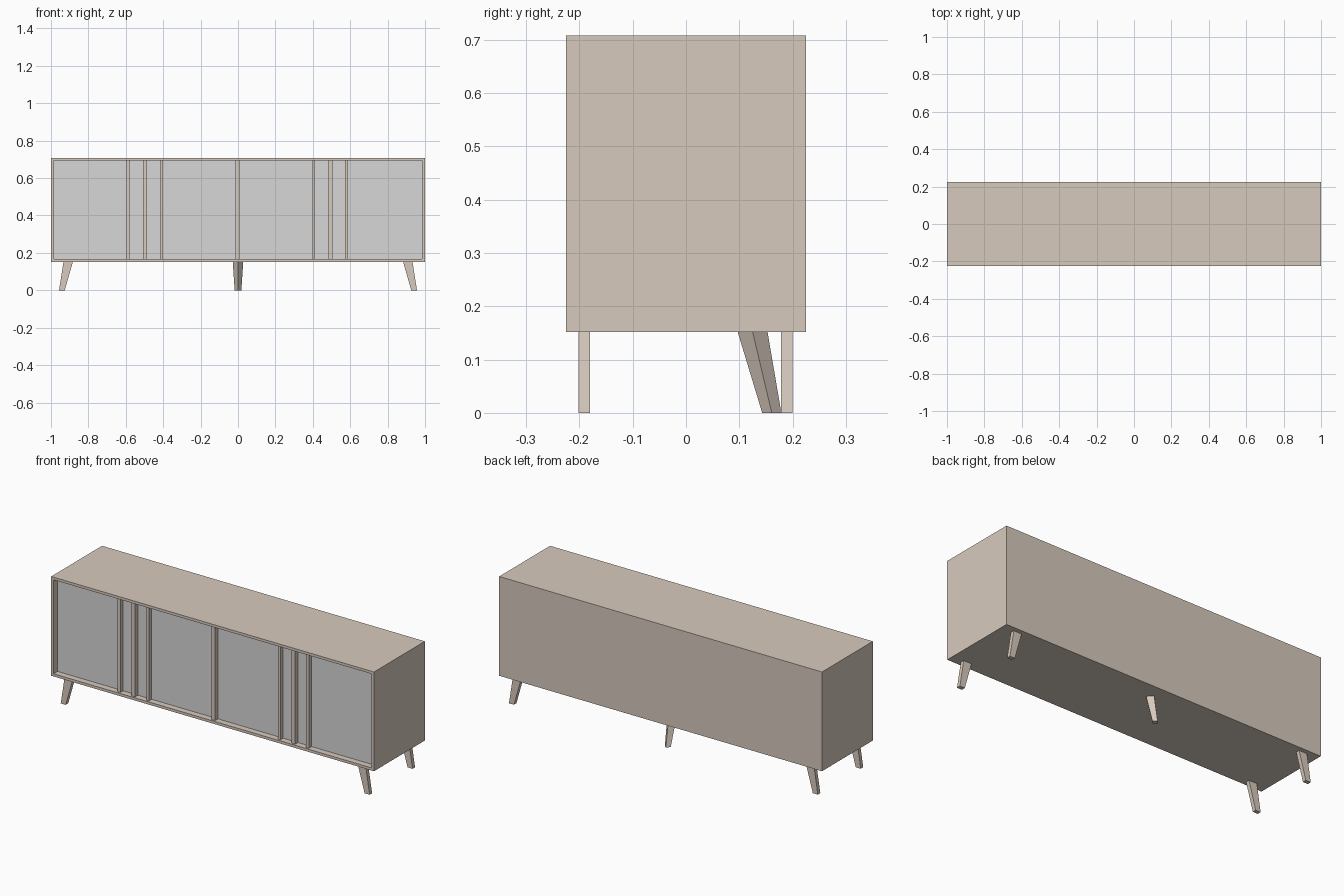
import bpy

if "Cube" in bpy.data.objects:
    bpy.data.objects.remove(bpy.data.objects["Cube"])


def material(name, col):
    m = bpy.data.materials.new(name)
    m.diffuse_color = (*col, 1)
    m.use_nodes = True
    m.node_tree.nodes["Principled BSDF"].inputs["Base Color"].default_value = m.diffuse_color
    return m


WOOD = material("pale wood", (0.68, 0.59, 0.51))
GREY = material("grey door", (0.68, 0.68, 0.68))


def add_mesh(name, verts, mat):
    """Closed six-sided solid: four bottom corners, then four top corners."""
    faces = [(3, 2, 1, 0), (4, 5, 6, 7), (0, 1, 5, 4),
             (1, 2, 6, 5), (2, 3, 7, 6), (3, 0, 4, 7)]
    me = bpy.data.meshes.new(name)
    me.from_pydata(verts, [], faces)
    me.materials.append(mat)
    ob = bpy.data.objects.new(name, me)
    bpy.context.collection.objects.link(ob)
    return ob


def rect(x0, x1, y0, y1):
    return [(x0, y0), (x1, y0), (x1, y1), (x0, y1)]


def loft(name, low, high, z0, z1, mat=WOOD):
    return add_mesh(name, [(x, y, z0) for x, y in low] + [(x, y, z1) for x, y in high], mat)


def box(name, x0, x1, y0, y1, z0, z1, mat=WOOD):
    r = rect(x0, x1, y0, y1)
    return loft(name, r, r, z0, z1, mat)


D = 0.225                                   # half depth
Z0, Z1, T = 0.152, 0.708, 0.015             # carcass bottom, top, board thickness
LO, HI = Z0 + T, Z1 - T

# Carcass boards
box("top_board", -1, 1, -D, D, HI, Z1)
box("bottom_board", -1, 1, -D, D, Z0, LO)
box("left_side", -1, -1 + T, -D, D, LO, HI)
box("right_side", 1 - T, 1, -D, D, LO, HI)
box("back_panel", -1 + T, 1 - T, D - T, D, LO, HI)

# Recessed grey doors, two on each side of the centre
for i, x in enumerate((-1 + T, -0.5, 0, 0.5)):
    x1 = (-0.5, 0, 0.5, 1 - T)[i]
    box(f"door_{i + 1}", x, x1, -0.19, -0.175, LO, HI, GREY)

# Upright strips in front of the doors
for i, (x, w) in enumerate(((-0.587, 0.016), (-0.498, 0.022), (-0.409, 0.014), (-0.002, 0.022),
                            (0.406, 0.014), (0.494, 0.022), (0.581, 0.016))):
    box(f"door_strip_{i + 1}", x - w / 2, x + w / 2, -0.215, -0.19, LO, HI)

# Splayed, tapered corner legs
for sx, side in ((-1, "left"), (1, "right")):
    for yc, end in ((-0.191, "front"), (0.189, "back")):
        low = rect(0.926, 0.957, yc - 0.011, yc + 0.011)
        high = rect(0.883, 0.933, yc - 0.011, yc + 0.011)
        if sx < 0:
            low = [(-x, y) for x, y in reversed(low)]
            high = [(-x, y) for x, y in reversed(high)]
        loft(f"{end}_{side}_leg", low, high, 0, Z0)


# Middle back leg: diamond section leaning backwards
def diamond(r, y):
    return [(0, y - r), (r, y), (0, y + r), (-r, y)]


loft("middle_back_leg", diamond(0.018, 0.161), diamond(0.028, 0.125), 0, Z0)
